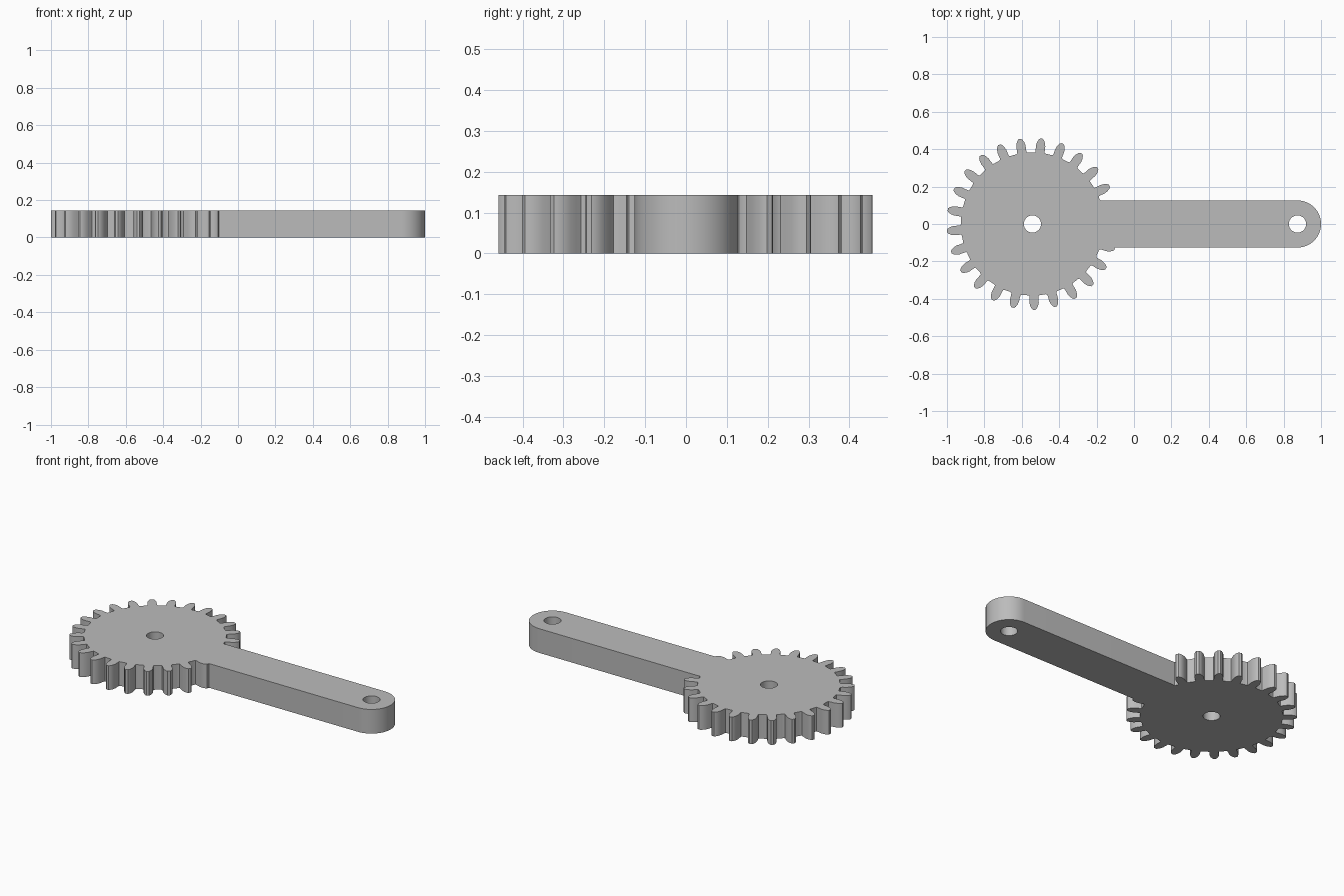
import bpy
from math import cos, sin, pi, radians
from mathutils import Vector

cube = bpy.data.objects.get("Cube")
if cube:
    bpy.data.objects.remove(cube)

HEIGHT = 0.143
GEAR = Vector((-0.543, 0))
PIVOT = Vector((0.874, 0))
ARM_R = 0.126
HOLE_R = 0.046
TEETH = 25
ROOT_R = 0.382
# Half tooth: radius, half width from root to tip
FLANK = [(0.384, 0.025), (0.4, 0.0245), (0.42, 0.025),
         (0.438, 0.021), (0.452, 0.014), (0.459, 0.007)]


def arc(centre, radius, start, end, steps):
    return [centre + radius * Vector((cos(a), sin(a)))
            for a in (start + (end - start) * i / steps for i in range(steps + 1))]


def tooth(angle):
    """One tooth followed by its root gap, running counter-clockwise."""
    out = Vector((cos(angle), sin(angle)))
    side = Vector((-out.y, out.x))
    pts = [GEAR + out * r - side * w for r, w in FLANK]
    pts += [GEAR + out * r + side * w for r, w in reversed(FLANK)]
    pitch = 2 * pi / TEETH
    return pts + arc(GEAR, ROOT_R, angle + pitch * 0.34, angle + pitch * 0.66, 3)


# Gear rim, leaving out the teeth buried in the arm
rim = []
for i in range(TEETH):
    rim += tooth(radians(12 + 360 / TEETH * i))
rim = [p for p in rim if p.x < GEAR.x or abs(p.y) > ARM_R - 0.002]

# Arm with a rounded end joins the rim into one outline
arm = [Vector((-0.09, -ARM_R))]
arm += arc(PIVOT, ARM_R, -pi / 2, pi / 2, 32)
arm += [Vector((-0.178, ARM_R))]

# Outline and two holes, filled and extruded
curve = bpy.data.curves.new("gear_arm", "CURVE")
curve.dimensions = "2D"
curve.fill_mode = "BOTH"
curve.extrude = HEIGHT / 2
holes = [arc(c, HOLE_R, 0, 2 * pi, 40)[:-1] for c in (GEAR, PIVOT)]
for loop in [rim + arm] + holes:
    spline = curve.splines.new("POLY")
    spline.points.add(len(loop) - 1)
    for point, p in zip(spline.points, loop):
        point.co = (p.x, p.y, 0, 1)
    spline.use_cyclic_u = True

gear_arm = bpy.data.objects.new("gear_arm", curve)
bpy.context.collection.objects.link(gear_arm)
gear_arm.location.z = HEIGHT / 2

# Plain grey
grey = bpy.data.materials.new("grey")
grey.use_nodes = True
colour = (0.5, 0.5, 0.5, 1)
grey.diffuse_color = colour
grey.node_tree.nodes["Principled BSDF"].inputs["Base Color"].default_value = colour
curve.materials.append(grey)

# Mesh with welded seams and sharp edges kept
bpy.ops.object.select_all(action="DESELECT")
gear_arm.select_set(True)
bpy.context.view_layer.objects.active = gear_arm
bpy.ops.object.convert(target="MESH")
bpy.ops.object.mode_set(mode="EDIT")
bpy.ops.mesh.select_all(action="SELECT")
bpy.ops.mesh.remove_doubles(threshold=0.0001)
bpy.ops.mesh.normals_make_consistent(inside=False)
bpy.ops.object.mode_set(mode="OBJECT")
bpy.ops.object.shade_smooth_by_angle(angle=radians(30))
